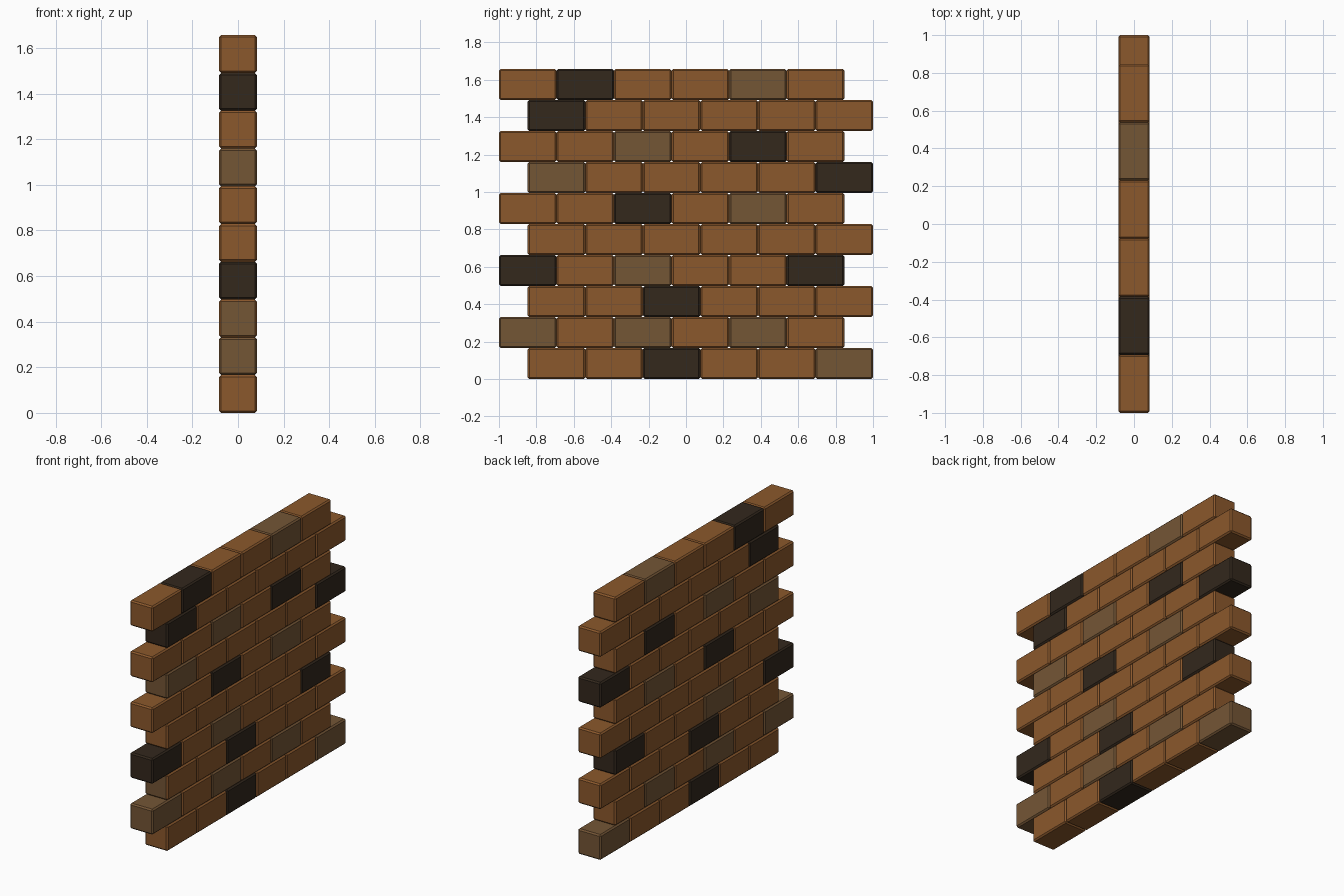
import bpy, bmesh
from mathutils import Matrix, Vector

if "Cube" in bpy.data.objects:
    bpy.data.objects.remove(bpy.data.objects["Cube"])

LENGTH = 2 / 6.5      # brick length along y (six bricks plus a half-brick offset)
HEIGHT = 0.1657       # course height
DEPTH = 0.166         # wall thickness
CHAMFER = 0.009

# Courses from the ground up: B = brown, D = dark, G = grey-brown
COURSES = ["BBDBBG", "GBGBGB", "BBDBBB", "DBGBBD", "BBBBBB",
           "BBDBGB", "GBBBBD", "BBGBDB", "DBBBBB", "BDBBGB"]


def material(name, color):
    m = bpy.data.materials.new(name)
    m.diffuse_color = (*color, 1)
    m.use_nodes = True
    m.node_tree.nodes["Principled BSDF"].inputs["Base Color"].default_value = m.diffuse_color
    return m


MATS = {"B": material("brown_brick", (0.26, 0.098, 0.025)),
        "D": material("dark_brick", (0.033, 0.021, 0.012)),
        "G": material("grey_brown_brick", (0.175, 0.092, 0.036))}


def brick(name, center, kind, end_kind=None):
    """Chamfered block; end_kind recolours its front (-y) end."""
    bm = bmesh.new()
    bmesh.ops.create_cube(bm, size=1, matrix=Matrix.Diagonal((DEPTH, LENGTH, HEIGHT, 1)))
    bmesh.ops.bevel(bm, geom=bm.edges[:], offset=CHAMFER, segments=1,
                    affect='EDGES', clamp_overlap=True)
    bm.normal_update()
    mesh = bpy.data.meshes.new(name)
    mesh.materials.append(MATS[kind])
    if end_kind:
        mesh.materials.append(MATS[end_kind])
        for f in bm.faces:
            if f.normal.y < -0.9:
                f.material_index = 1
    bm.to_mesh(mesh)
    bm.free()
    ob = bpy.data.objects.new(name, mesh)
    ob.location = Vector(center)
    bpy.context.collection.objects.link(ob)


# Running-bond wall: even courses shifted half a brick towards the back
for row, kinds in enumerate(COURSES):
    start = -1 + (LENGTH / 2 if row % 2 == 0 else 0)
    for i, kind in enumerate(kinds):
        end = "G" if (row, i) == (2, 0) else None
        brick(f"brick_course{row + 1}_{i + 1}",
              (0, start + (i + 0.5) * LENGTH, (row + 0.5) * HEIGHT), kind, end)
